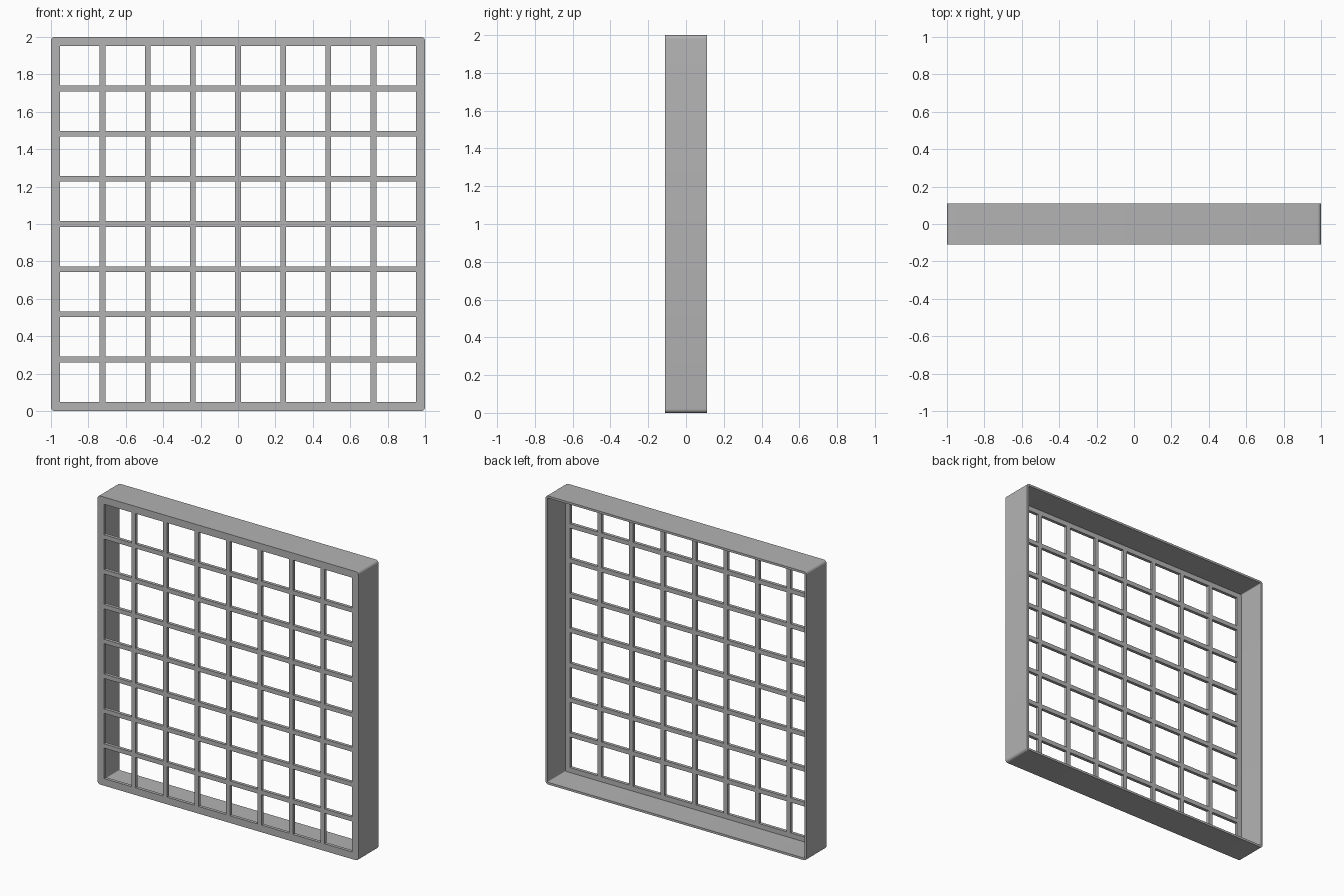
import bpy
import bmesh
import math

cube = bpy.data.objects.get("Cube")
if cube:
    bpy.data.objects.remove(cube)

HALF = 1.0        # half of the outer width and height
DEPTH = 0.11      # half of the depth
WALL = 0.015      # rim wall thickness
RADIUS = 0.02     # outer corner rounding
PLATE = 0.022     # lattice thickness
CELLS = 8
PITCH = 0.2414
HOLE = 0.211

grey = bpy.data.materials.new("plain grey")
grey.use_nodes = True
colour = (0.45, 0.45, 0.45, 1)
grey.diffuse_color = colour
grey.node_tree.nodes["Principled BSDF"].inputs["Base Color"].default_value = colour


def finish(name, bm):
    bmesh.ops.recalc_face_normals(bm, faces=bm.faces)
    mesh = bpy.data.meshes.new(name)
    bm.to_mesh(mesh)
    bm.free()
    mesh.materials.append(grey)
    obj = bpy.data.objects.new(name, mesh)
    bpy.context.collection.objects.link(obj)
    return obj


def rounded_square(half, radius, steps=6):
    """Points of a square with rounded corners, standing in the xz plane."""
    points = []
    for corner in range(4):
        middle = math.radians(45 + 90 * corner)
        cx = math.copysign(half - radius, math.cos(middle))
        cz = math.copysign(half - radius, math.sin(middle))
        for i in range(steps + 1):
            a = math.radians(90 * (corner + i / steps))
            points.append((cx + radius * math.cos(a), HALF + cz + radius * math.sin(a)))
    return points


# Rim wall: rounded outer and inner loops joined front and back
bm = bmesh.new()
outer = rounded_square(HALF, RADIUS)
inner = rounded_square(HALF - WALL, RADIUS - WALL)
loops = [[bm.verts.new((x, y, z)) for x, z in pts]
         for pts, y in ((outer, -DEPTH), (outer, DEPTH), (inner, DEPTH), (inner, -DEPTH))]
for k in range(4):
    a, b = loops[k], loops[(k + 1) % 4]
    for i in range(len(a)):
        j = (i + 1) % len(a)
        bm.faces.new((a[i], a[j], b[j], b[i]))
rim = finish("rim_wall", bm)
bpy.context.view_layer.objects.active = rim
rim.select_set(True)
bpy.ops.object.shade_smooth_by_angle(angle=math.radians(30))

# Front lattice: a sheet with square openings, thickened backwards
lines = [-HALF + WALL]
for i in range(CELLS):
    centre = (i - (CELLS - 1) / 2) * PITCH
    lines += [centre - HOLE / 2, centre + HOLE / 2]
lines.append(HALF - WALL)

bm = bmesh.new()
grid = [[bm.verts.new((x, -DEPTH, HALF + z)) for z in lines] for x in lines]
for i in range(len(lines) - 1):
    for j in range(len(lines) - 1):
        if i % 2 and j % 2:
            continue  # opening
        bm.faces.new((grid[i][j], grid[i + 1][j], grid[i + 1][j + 1], grid[i][j + 1]))
sheet = bm.faces[:]
back = bmesh.ops.extrude_face_region(bm, geom=sheet, use_keep_orig=True)["geom"]
bmesh.ops.translate(bm, vec=(0, PLATE, 0),
                    verts=[v for v in back if isinstance(v, bmesh.types.BMVert)])
finish("front_lattice", bm)
